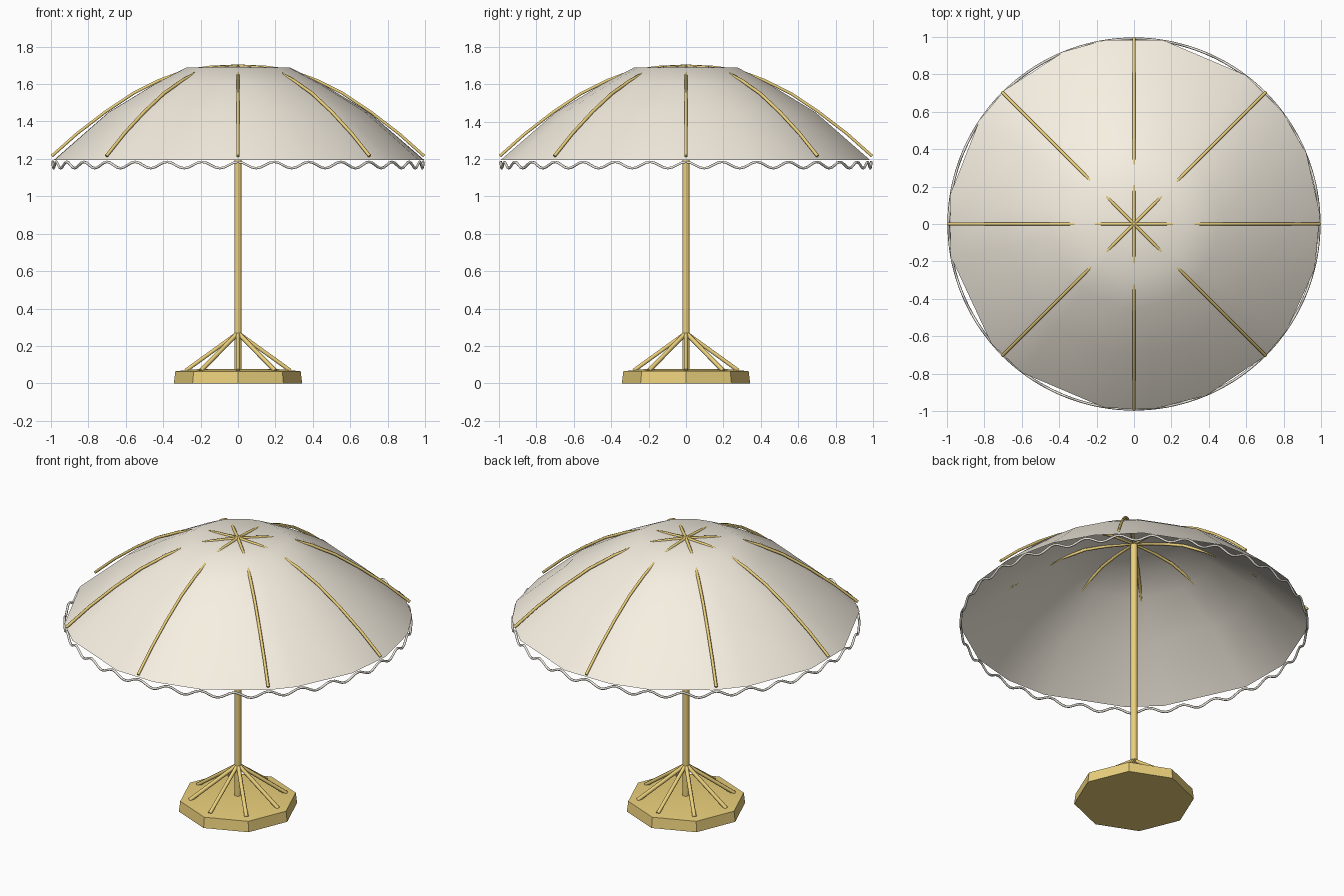
import bpy, bmesh
from math import sin, cos, pi, tau, radians

if "Cube" in bpy.data.objects:
    bpy.data.objects.remove(bpy.data.objects["Cube"])


def material(name, rgb):
    m = bpy.data.materials.new(name)
    m.diffuse_color = (*rgb, 1)
    m.use_nodes = True
    m.node_tree.nodes["Principled BSDF"].inputs["Base Color"].default_value = m.diffuse_color
    return m


gold = material("gold_metal", (0.83, 0.63, 0.20))
cream = material("cream_fabric", (0.93, 0.87, 0.76))
trim_mat = material("trim_fabric", (0.90, 0.86, 0.78))


def revolve(name, profile, angles, mat, smooth):
    """Spin (radius, z) points over the angles; radius 0 makes a pole point."""
    bm = bmesh.new()
    rings = []
    for r, z in profile:
        if r == 0:
            rings.append([bm.verts.new((0, 0, z))])
        else:
            rings.append([bm.verts.new((r * cos(a), r * sin(a), z)) for a in angles])
    n = len(angles)
    for a, b in zip(rings, rings[1:]):
        for i in range(n):
            j = (i + 1) % n
            if len(a) == 1:
                bm.faces.new((a[0], b[j], b[i]))
            elif len(b) == 1:
                bm.faces.new((a[i], a[j], b[0]))
            else:
                bm.faces.new((a[i], a[j], b[j], b[i]))
    bmesh.ops.recalc_face_normals(bm, faces=bm.faces)
    me = bpy.data.meshes.new(name)
    bm.to_mesh(me)
    bm.free()
    ob = bpy.data.objects.new(name, me)
    bpy.context.collection.objects.link(ob)
    me.materials.append(mat)
    if smooth:
        bpy.context.view_layer.objects.active = ob
        ob.select_set(True)
        bpy.ops.object.shade_smooth_by_angle(angle=radians(40))
        ob.select_set(False)
    return ob


def tube(name, points, radius, mat, cyclic=False):
    cu = bpy.data.curves.new(name, 'CURVE')
    cu.dimensions = '3D'
    cu.bevel_depth = radius
    cu.bevel_resolution = 1
    cu.use_fill_caps = True
    sp = cu.splines.new('POLY')
    sp.points.add(len(points) - 1)
    for p, co in zip(sp.points, points):
        p.co = (*co, 1)
    sp.use_cyclic_u = cyclic
    cu.materials.append(mat)
    ob = bpy.data.objects.new(name, cu)
    bpy.context.collection.objects.link(ob)
    return ob


# Fabric canopy with an unevenly faceted rim
rim = [radians(d) for d in (3, 22, 37, 53, 81, 99, 112, 134, 146, 171,
                            190, 220, 233, 261, 276, 293, 315, 325, 346)]
revolve("canopy", [(0, 1.695), (0.28, 1.688), (0.45, 1.60), (0.70, 1.45), (0.995, 1.195)],
        rim, cream, True)

# Scalloped trim hanging under the rim
steps = 32 * 8
tube("scalloped_trim",
     [(0.99 * cos(t), 0.99 * sin(t), 1.167 + 0.017 * cos(32 * t))
      for t in (tau * i / steps for i in range(steps))], 0.007, trim_mat, True)

# Eight curved ribs and eight base braces
rib = [(0, 1.697), (0.15, 1.69), (0.28, 1.672), (0.42, 1.62), (0.56, 1.55),
       (0.71, 1.45), (0.86, 1.335), (0.995, 1.215)]
for i in range(8):
    c, s = cos(i * pi / 4), sin(i * pi / 4)
    tube(f"canopy_rib_{i + 1}", [(r * c, r * s, z) for r, z in rib], 0.009, gold)
    tube(f"base_brace_{i + 1}", [(0, 0, 0.27), (0.28 * c, 0.28 * s, 0.068)], 0.012, gold)

# Pole
revolve("pole", [(0, 0.05), (0.02, 0.05), (0.02, 1.69), (0, 1.69)],
        [tau * i / 12 for i in range(12)], gold, True)

# Octagonal base
revolve("base", [(0, 0), (0.343, 0), (0.335, 0.065), (0.2, 0.078), (0, 0.078)],
        [tau * i / 8 for i in range(8)], gold, True)
